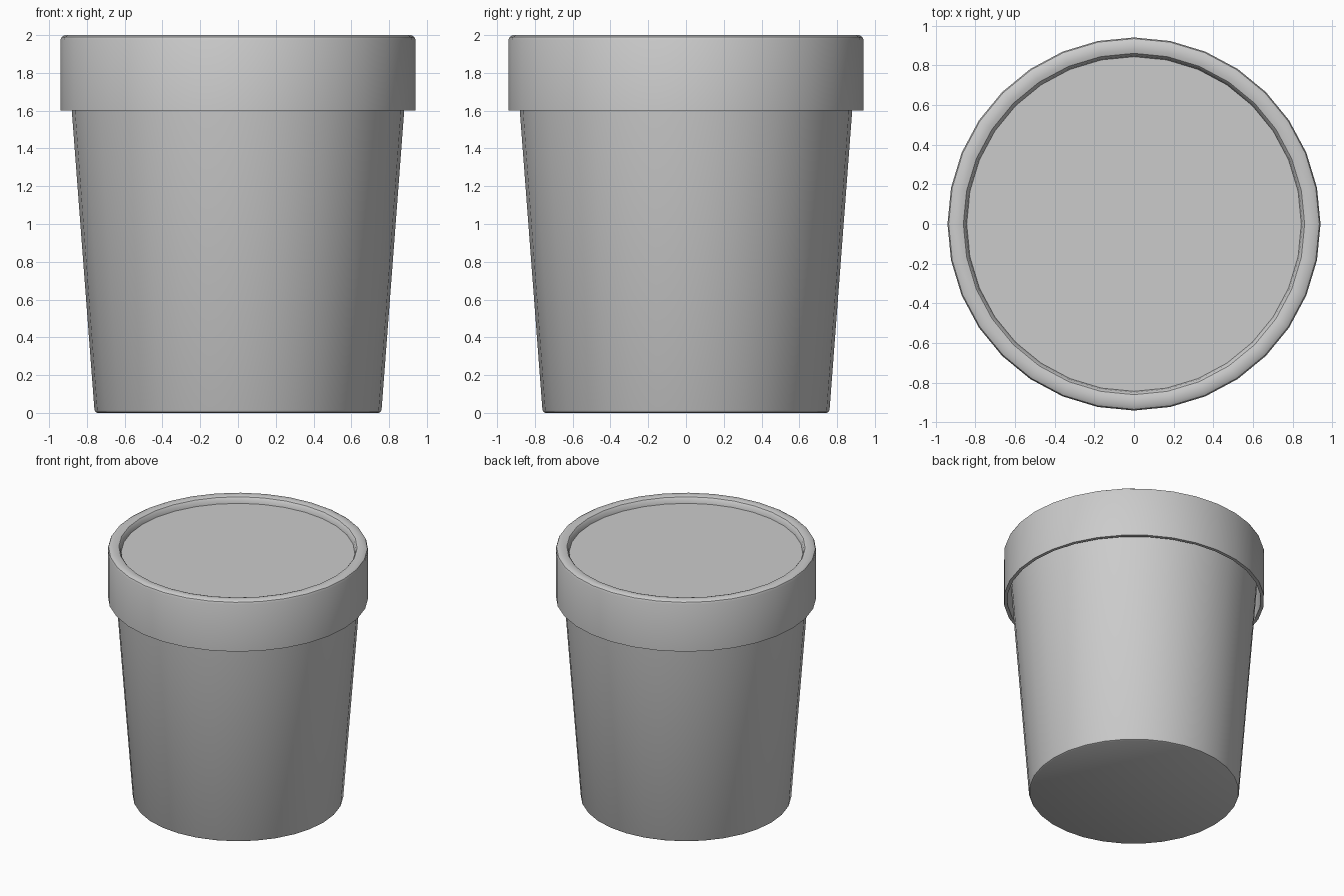
import bpy
import bmesh
from math import cos, sin, tau, radians

SIDES = 32

cube = bpy.data.objects.get("Cube")
if cube:
    bpy.data.objects.remove(cube, do_unlink=True)

# One plain grey for the whole tub
grey = bpy.data.materials.new("plain grey")
grey.use_nodes = True
colour = (0.6, 0.6, 0.6, 1)
grey.diffuse_color = colour
grey.node_tree.nodes["Principled BSDF"].inputs["Base Color"].default_value = colour


def turned(name, profile):
    """Spin a (radius, height) profile round z, capping both open ends."""
    bm = bmesh.new()
    rings = []
    for r, z in profile:
        rings.append([bm.verts.new((r * cos(tau * i / SIDES), r * sin(tau * i / SIDES), z))
                      for i in range(SIDES)])
    for low, high in zip(rings, rings[1:]):
        for i in range(SIDES):
            j = (i + 1) % SIDES
            bm.faces.new((low[i], low[j], high[j], high[i]))
    bm.faces.new(rings[0])
    bm.faces.new(rings[-1])
    bmesh.ops.recalc_face_normals(bm, faces=bm.faces)
    mesh = bpy.data.meshes.new(name)
    bm.to_mesh(mesh)
    bm.free()
    mesh.materials.append(grey)
    obj = bpy.data.objects.new(name, mesh)
    bpy.context.collection.objects.link(obj)
    bpy.ops.object.select_all(action='DESELECT')
    obj.select_set(True)
    bpy.context.view_layer.objects.active = obj
    bpy.ops.object.shade_smooth_by_angle(angle=radians(35))
    return obj


# Tapered cup with a small bevel at the foot
turned("cup", [(0.745, 0), (0.755, 0.005), (0.76, 0.015), (0.88, 1.6), (0.903, 1.9)])

# Hollow lid: inner skirt, bottom edge, outer skirt, rounded rim, sunken top
turned("lid", [(0.915, 1.92), (0.915, 1.6), (0.94, 1.6), (0.94, 1.975),
               (0.934, 1.99), (0.917, 2.0), (0.88, 2.0), (0.86, 1.994),
               (0.849, 1.98), (0.843, 1.95)])
